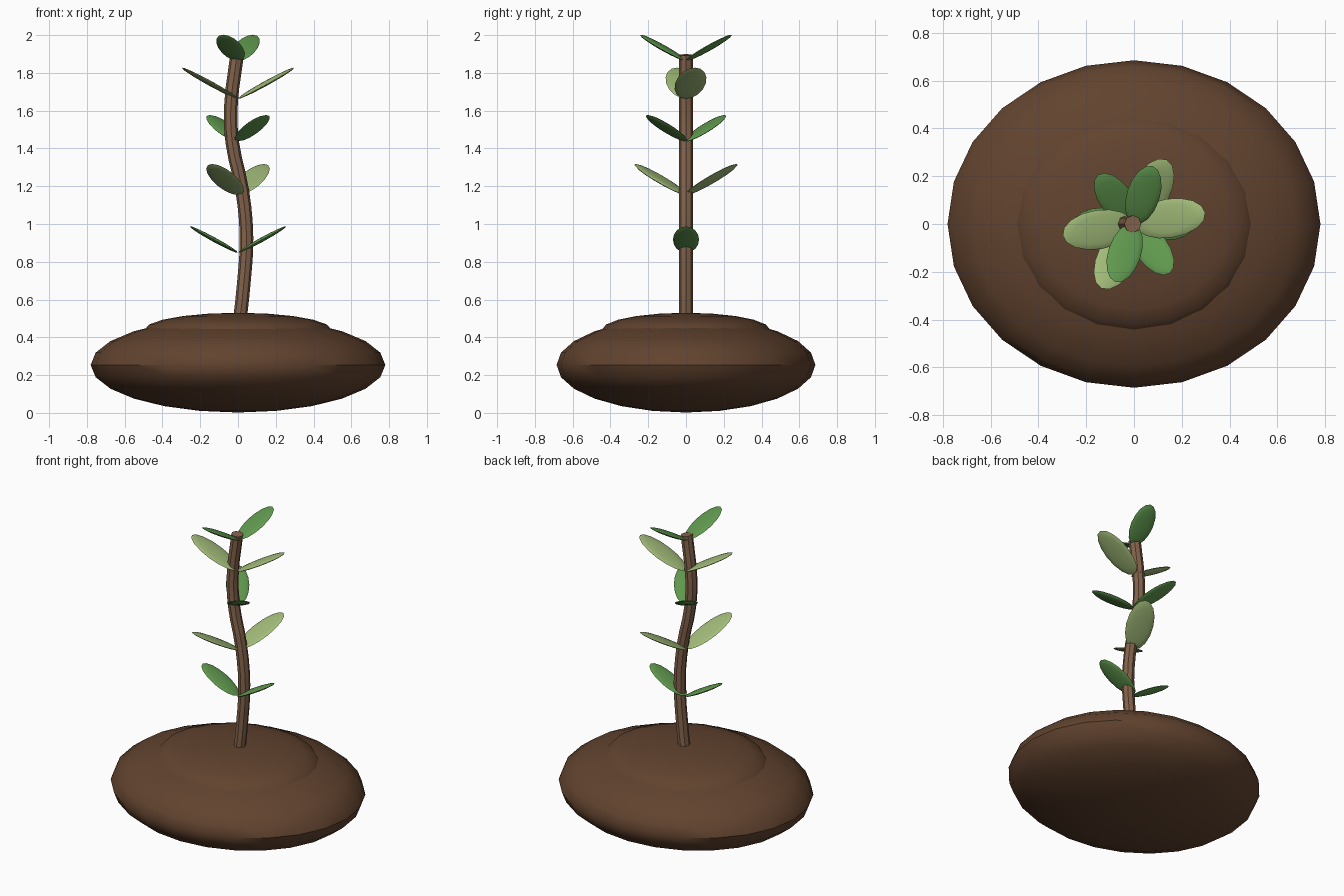
import bpy
from math import cos, sin, radians
from mathutils import Matrix

cube = bpy.data.objects.get("Cube")
if cube:
    bpy.data.objects.remove(cube, do_unlink=True)


def material(name, rgb):
    mat = bpy.data.materials.new(name)
    mat.use_nodes = True
    mat.diffuse_color = (*rgb, 1)
    mat.node_tree.nodes["Principled BSDF"].inputs["Base Color"].default_value = (*rgb, 1)
    return mat


soil = material("soil brown", (0.12, 0.056, 0.028))
bark = material("bark brown", (0.23, 0.125, 0.07))
green = material("leaf green", (0.115, 0.31, 0.075))
pale = material("pale leaf green", (0.36, 0.50, 0.19))


def ellipsoid(name, centre, radii, mat, segments, rings, rotation=Matrix()):
    bpy.ops.mesh.primitive_uv_sphere_add(segments=segments, ring_count=rings, radius=1)
    obj = bpy.context.object
    obj.name = name
    obj.data.transform(rotation @ Matrix.Diagonal((*radii, 1)))
    obj.location = centre
    obj.data.materials.append(mat)
    bpy.ops.object.shade_smooth_by_angle(angle=radians(40))
    return obj


# Soil mound with a smaller raised cap
ellipsoid("soil_mound", (0, 0, 0.254), (0.78, 0.685, 0.252), soil, 24, 12)
ellipsoid("soil_cap", (0, 0, 0.44), (0.495, 0.445, 0.09), soil, 20, 10)

# Wavy stem swept along a curve
path = [(0.005, 0.45), (0.03, 0.68), (0.045, 0.93), (0.022, 1.18),
        (-0.03, 1.43), (-0.038, 1.62), (-0.005, 1.895)]
curve = bpy.data.curves.new("stem", "CURVE")
curve.dimensions = "3D"
curve.bevel_depth = 0.036
curve.bevel_resolution = 2
curve.resolution_u = 3
curve.use_fill_caps = True
spline = curve.splines.new("BEZIER")
spline.bezier_points.add(len(path) - 1)
for point, (x, z) in zip(spline.bezier_points, path):
    point.co = (x, 0, z)
    point.handle_left_type = point.handle_right_type = "AUTO"
curve.materials.append(bark)
stem = bpy.data.objects.new("stem", curve)
bpy.context.collection.objects.link(stem)
bpy.ops.object.select_all(action="DESELECT")
stem.select_set(True)
bpy.context.view_layer.objects.active = stem
bpy.ops.object.convert(target="MESH")
bpy.ops.object.shade_smooth_by_angle(angle=radians(40))

# Five pairs of opposite leaves spiralling up the stem, alternating in size
TILT = 0.5
for i, z in enumerate((0.848, 1.153, 1.438, 1.663, 1.863)):
    large = i % 2 == 1
    half = 0.172 if large else 0.145
    width = 0.082 if large else 0.069
    for side, label in enumerate(("a", "b")):
        turn = 1.1 * i + radians(180) * side
        rotation = Matrix.Rotation(turn, 4, "Z") @ Matrix.Rotation(-TILT, 4, "Y")
        reach = half * cos(TILT)
        centre = (reach * cos(turn), reach * sin(turn), z + half * sin(TILT))
        ellipsoid(f"leaf_{i + 1}_{label}", centre, (half, width, 0.012),
                  pale if large else green, 16, 8, rotation)
